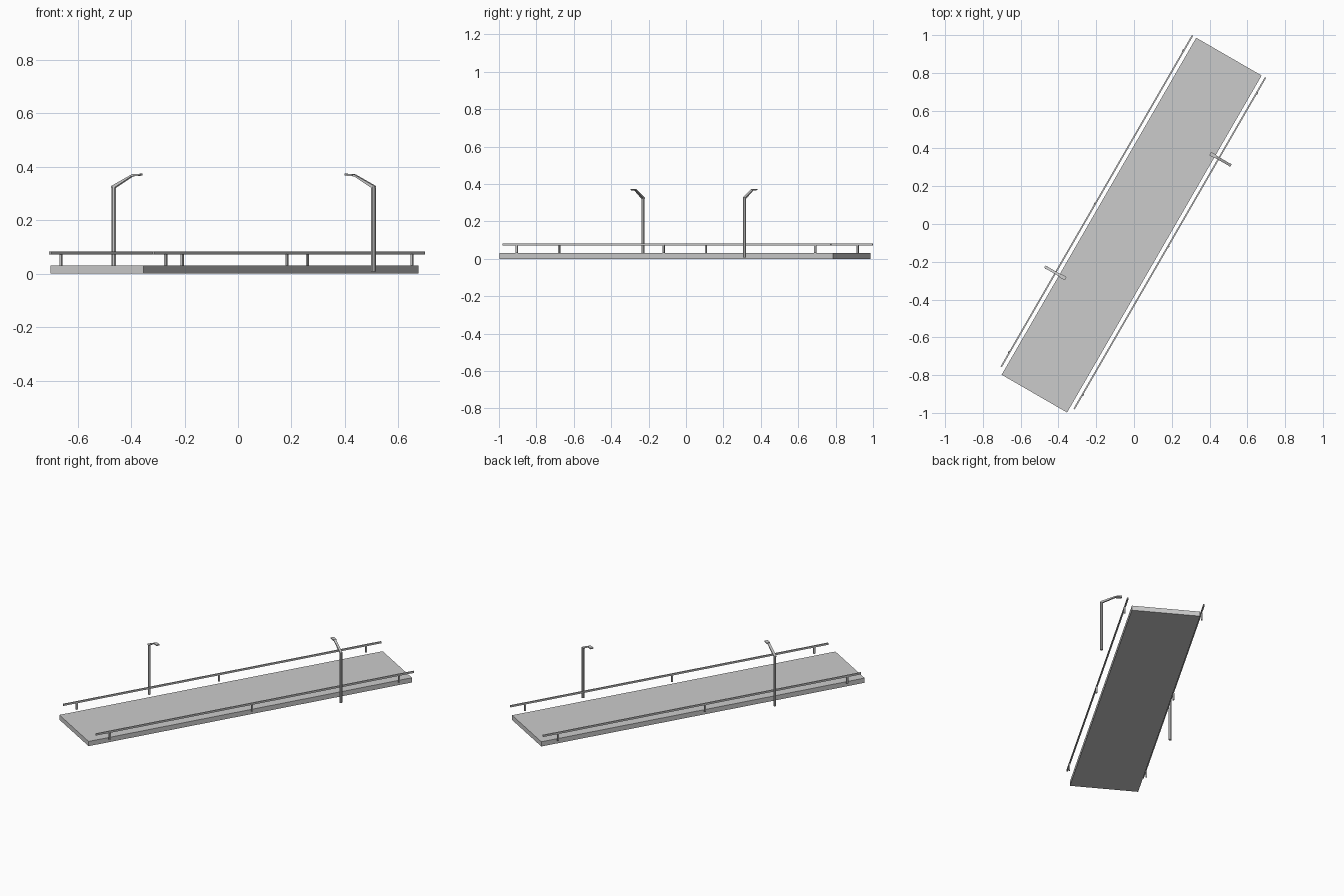
import bpy, bmesh, math
from mathutils import Matrix, Vector

if "Cube" in bpy.data.objects:
    bpy.data.objects.remove(bpy.data.objects["Cube"])

# Everything is laid out along local Y, then turned 30 degrees clockwise
PLACE = Matrix.Translation((-0.0125, -0.006, 0)) @ Matrix.Rotation(math.radians(-30), 4, 'Z')


def finish(name, bm):
    bmesh.ops.recalc_face_normals(bm, faces=bm.faces)
    bm.transform(PLACE)
    me = bpy.data.meshes.new(name)
    bm.to_mesh(me)
    bm.free()
    ob = bpy.data.objects.new(name, me)
    bpy.context.collection.objects.link(ob)
    return ob


def box(name, lo, hi):
    lo, hi = Vector(lo), Vector(hi)
    bm = bmesh.new()
    bmesh.ops.create_cube(bm, size=1, matrix=Matrix.Translation((lo + hi) / 2)
                          @ Matrix.Diagonal((*(hi - lo), 1)))
    return finish(name, bm)


def cylinder(name, x, y, z0, z1, r, sides=8):
    bm = bmesh.new()
    bmesh.ops.create_cone(bm, cap_ends=True, segments=sides, radius1=r, radius2=r,
                          depth=z1 - z0, matrix=Matrix.Translation((x, y, (z0 + z1) / 2)))
    return finish(name, bm)


def plate(name, x, y, side, profile, width):
    """Side profile (distance inward from pole, z) extruded along the bridge."""
    bm = bmesh.new()
    face = bm.faces.new([bm.verts.new((x - side * d, y - width / 2, z)) for d, z in profile])
    ext = bmesh.ops.extrude_face_region(bm, geom=[face])
    moved = [v for v in ext['geom'] if isinstance(v, bmesh.types.BMVert)]
    bmesh.ops.translate(bm, verts=moved, vec=(0, width, 0))
    return finish(name, bm)


# Deck slab
box("deck", (-0.2, -1.03, 0), (0.2, 1.03, 0.03))

# Railings with three short posts per side
for side, label in ((-1, "left"), (1, "right")):
    x = side * 0.223
    box(f"rail_{label}", (x - 0.004, -0.995, 0.072), (x + 0.004, 1.031, 0.083))
    for i, y in enumerate((-0.907, 0.0, 0.936)):
        px = side * 0.226
        box(f"rail_post_{label}_{i + 1}", (px - 0.004, y - 0.005, 0.03), (px + 0.004, y + 0.005, 0.073))

# Street lamps: pole, sloping arm bending to a flat head
ARM = [(-0.007, 0.320), (-0.007, 0.328), (0.080, 0.371), (0.092, 0.372),
       (0.092, 0.365), (0.080, 0.364), (0.007, 0.322)]
HEAD = [(0.086, 0.365), (0.086, 0.373), (0.119, 0.374), (0.119, 0.367)]
for side, x, y, label in ((-1, -0.280, -0.420, "left"), (1, 0.290, 0.536, "right")):
    cylinder(f"lamp_pole_{label}", x, y, 0.008, 0.326, 0.009)
    plate(f"lamp_arm_{label}", x, y, side, ARM, 0.014)
    plate(f"lamp_head_{label}", x, y, side, HEAD, 0.02)
